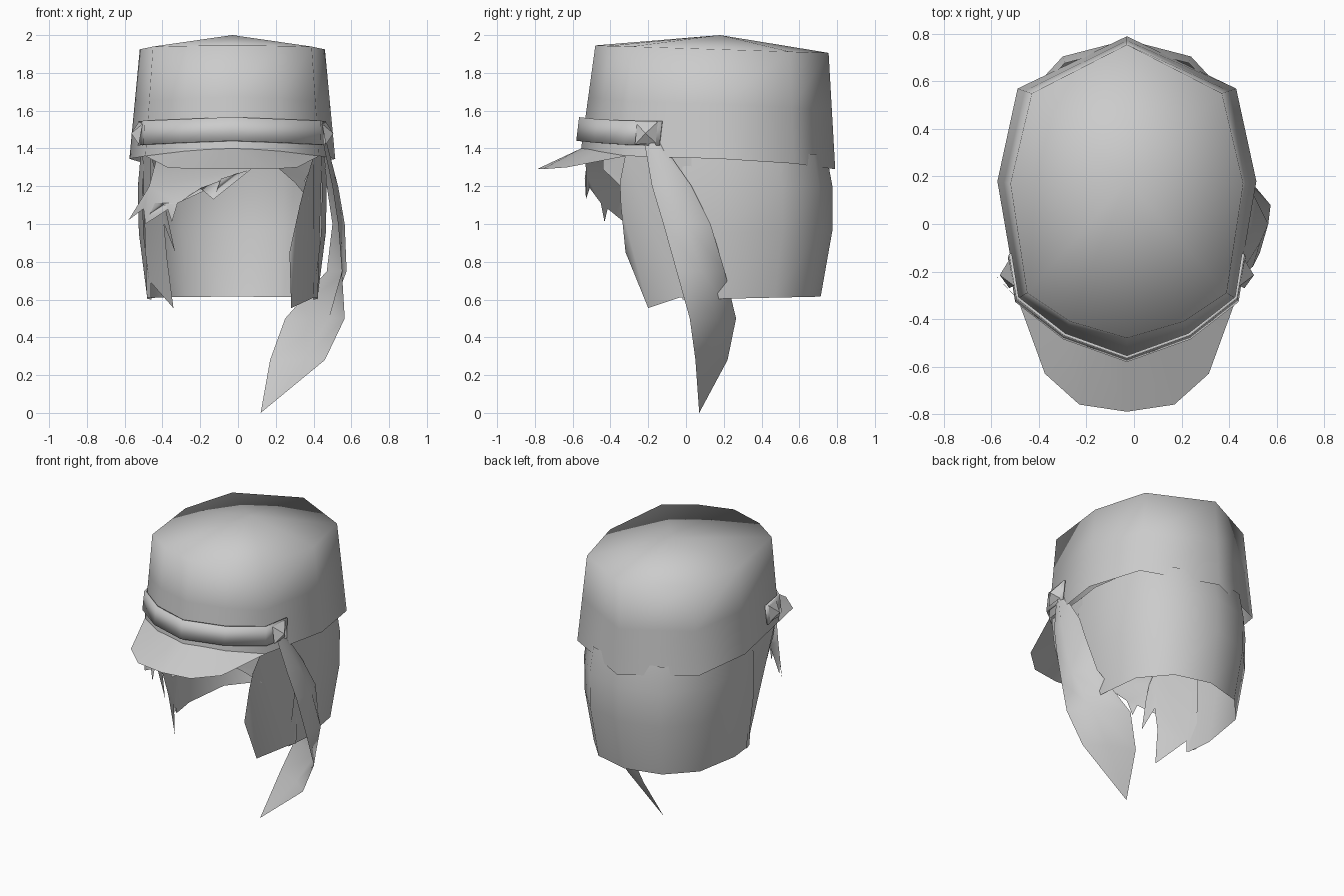
import bpy, bmesh
from mathutils import Vector

if "Cube" in bpy.data.objects:
    bpy.data.objects.remove(bpy.data.objects["Cube"])

CX = -0.03  # the head's own centre line

grey = bpy.data.materials.new("plain_grey")
grey.use_nodes = True
GREY = (0.6, 0.6, 0.6, 1)
grey.diffuse_color = GREY
grey.node_tree.nodes["Principled BSDF"].inputs["Base Color"].default_value = GREY


def finish(name, bm, smooth=True):
    bmesh.ops.recalc_face_normals(bm, faces=bm.faces[:])
    for f in bm.faces:
        f.smooth = smooth
    me = bpy.data.meshes.new(name)
    bm.to_mesh(me)
    bm.free()
    me.materials.append(grey)
    ob = bpy.data.objects.new(name, me)
    bpy.context.collection.objects.link(ob)
    return ob


def loft(name, rows, closed=False, apex=None):
    """Skin rows of points; optionally close each row and fan to an apex."""
    bm = bmesh.new()
    grid = [[bm.verts.new(p) for p in row] for row in rows]
    n = len(grid[0])
    span = range(n if closed else n - 1)
    for a, b in zip(grid, grid[1:]):
        for i in span:
            j = (i + 1) % n
            bm.faces.new((a[i], a[j], b[j], b[i]))
    if apex:
        tip = bm.verts.new(apex)
        for i in span:
            bm.faces.new((grid[-1][i], grid[-1][(i + 1) % n], tip))
    return finish(name, bm)


def sheet(name, points):
    """Flat-ish cut-out sheet from an outline."""
    bm = bmesh.new()
    face = bm.faces.new([bm.verts.new(p) for p in points])
    bmesh.ops.triangulate(bm, faces=[face])
    return finish(name, bm)


def ring(half):
    """Full ring from a front-to-back half; the end points lie on the centre."""
    left = [(CX + x, y, z) for x, y, z in half]
    right = [(CX - x, y, z) for x, y, z in half[-2:0:-1]]
    return left + right


def sweep(half):
    """Open symmetric row from a centre-to-side half."""
    return [(CX - x, y, z) for x, y, z in half[:0:-1]] + [(CX + x, y, z) for x, y, z in half]


# Cap crown with a low peaked top
rim = [(0, -.555, 1.40), (.26, -.465, 1.385), (.46, -.315, 1.36),
       (.545, .18, 1.345), (.46, .57, 1.32), (0, .79, 1.29)]
top = [(0, -.48), (.24, -.41), (.42, -.29), (.49, .17), (.40, .55), (0, .755)]
top = [(x, y, 1.93 - .032 * y) for x, y in top]
middle = [tuple(Vector(a).lerp(Vector(b), .5)) for a, b in zip(rim, top)]
loft("cap_crown", [ring(rim), ring(middle), ring(top)], True, (CX, .18, 2.0))

# Visor
edge = [(0, -.79, 1.29), (.20, -.76, 1.29), (.345, -.63, 1.30), (.46, -.315, 1.36)]
root = [(0, -.555, 1.40), (.13, -.51, 1.395), (.26, -.465, 1.385), (.46, -.31, 1.362)]
visor = loft("visor", [sweep(root), sweep(edge)])

# Band across the front
low = [(0, -.575, 1.44), (.265, -.48, 1.43), (.465, -.325, 1.42), (.495, -.14, 1.415)]
high = [(x * .99, y + .015, 1.565 - .02 * x / .5) for x, y, z in low]
band = loft("cap_band", [sweep(low), sweep(high)])
mod = band.modifiers.new("thickness", "SOLIDIFY")
mod.thickness = .012
mod.offset = 0

# Pyramid studs at the band ends
for side, label in ((1, "left"), (-1, "right")):
    bm = bmesh.new()
    corners = [(.495, -.27, 1.42), (.50, -.16, 1.43), (.495, -.15, 1.54), (.475, -.26, 1.53)]
    base = [bm.verts.new((CX + side * x, y, z)) for x, y, z in corners]
    peak = bm.verts.new((CX + side * .535, -.215, 1.48))
    bm.faces.new(base)
    for i in range(4):
        bm.faces.new((base[i], base[(i + 1) % 4], peak))
    finish(label + "_stud", bm, False)

# Back hair shell
hair = [(0, .775), (.27, .705), (.45, .51), (.50, .17), (.475, -.02)]


def hair_row(z, sx, sy):
    return sweep([(x * sx, y * sy, z - .02 * (1 - y) * (z < 1)) for x, y in hair])


loft("back_hair", [hair_row(1.37, .97, .96), hair_row(1.2, 1.0, 1.0),
                   hair_row(.97, .99, 1.0), hair_row(.62, .90, .92)])


# Jagged side locks, curling inward toward the face
def lock_x(y, z):
    y = min(y, 0)
    return .475 + .14 * y + .69 * y * (1.36 - z) - .03 * (1.36 - z)


lock = [(.03, 1.36), (.03, .61), (-.035, .61), (-.04, .69), (-.2, .555), (-.22, .82),
        (-.265, 1.0), (-.32, .85), (-.345, 1.1), (-.35, 1.22), (-.32, 1.37)]
for side, label in ((1, "left"), (-1, "right")):
    sheet(label + "_side_lock", [(CX + side * lock_x(y, z), y, z) for y, z in lock])


# Fringe swept to the right, and a small tuft on the left
def fringe(name, outline, bend):
    sheet(name, [(x, -.54 + bend * (x - CX) ** 2, z) for x, z in outline])


fringe("swept_fringe", [(.07, 1.29), (-.09, 1.24), (-.13, 1.13), (-.2, 1.19), (-.32, 1.11),
                        (-.35, 1.01), (-.38, 1.1), (-.44, 1.11), (-.49, 1.0), (-.5, 1.08),
                        (-.58, 1.02), (-.47, 1.2), (-.43, 1.35), (-.2, 1.38), (0, 1.38)], 1.06)
fringe("left_tuft", [(.22, 1.29), (.3, 1.22), (.375, 1.13), (.355, 1.23), (.42, 1.36),
                     (.22, 1.37)], 1.6)

# Long curled ribbon hanging from the left stud
ribbon = [
    (1.43, (.45, -.22), (.47, -.175), (.45, -.13)),
    (1.2, (.50, -.18), (.53, -.08), (.47, .03)),
    (1.0, (.53, -.12), (.565, 0), (.50, .13)),
    (.75, (.55, -.05), (.575, .08), (.47, .205)),
    (.5, (.565, .02), (.48, .16), (.25, .265)),
    (.28, (.46, .05), (.34, .15), (.17, .22)),
]
rows = [[(x, y, z) for x, y in pts] for z, *pts in ribbon]
loft("ribbon", rows, apex=(.12, .07, 0))
